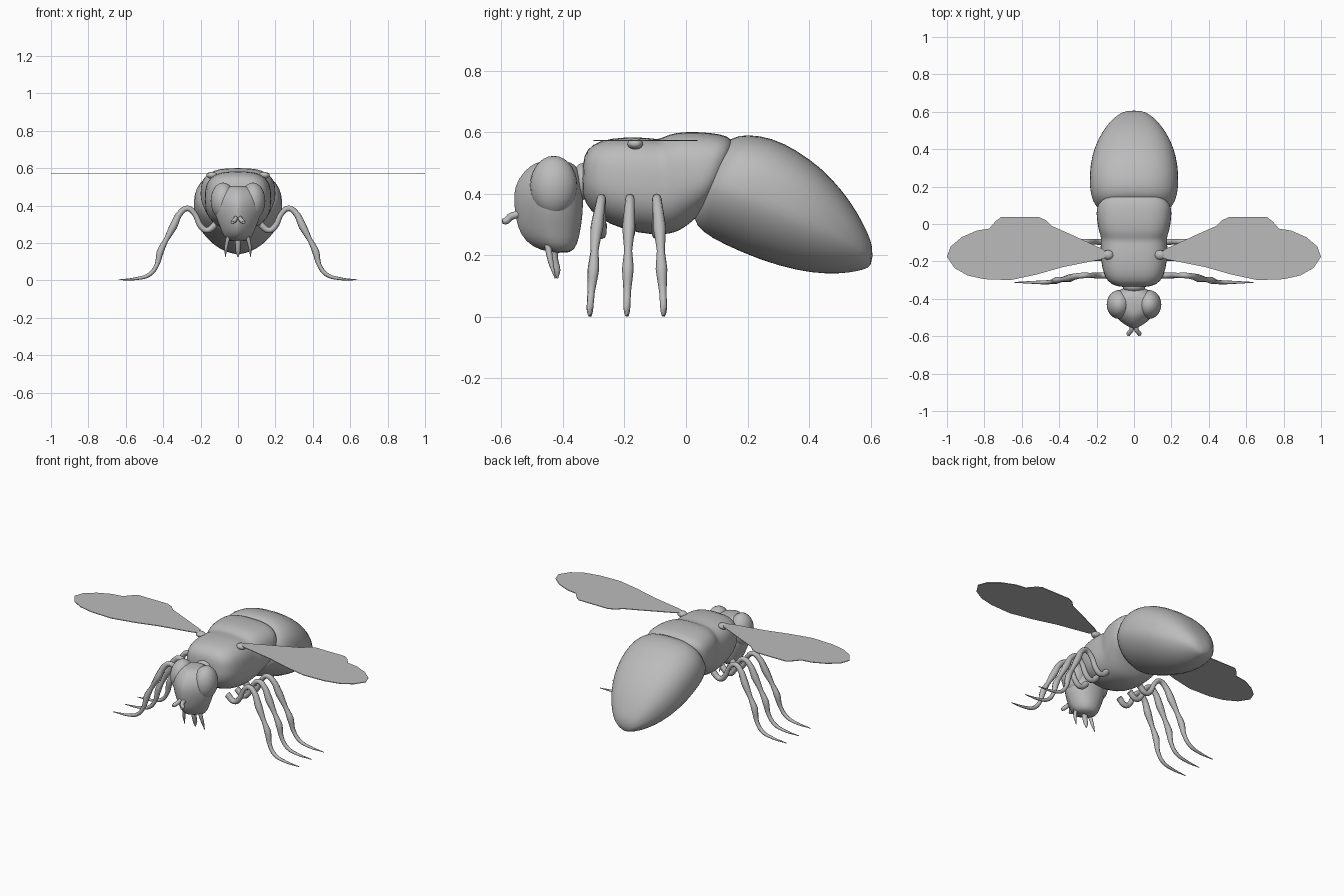
import bpy, bmesh, math
from mathutils import Vector

if "Cube" in bpy.data.objects:
    bpy.data.objects.remove(bpy.data.objects["Cube"])

grey = bpy.data.materials.new("plain grey")
grey.use_nodes = True
grey.diffuse_color = (0.5, 0.5, 0.5, 1)
grey.node_tree.nodes["Principled BSDF"].inputs["Base Color"].default_value = (0.5, 0.5, 0.5, 1)


def finish(name, bm, subdiv=0):
    """Turn a bmesh into a smooth shaded object."""
    bmesh.ops.recalc_face_normals(bm, faces=bm.faces)
    mesh = bpy.data.meshes.new(name)
    bm.to_mesh(mesh)
    bm.free()
    mesh.materials.append(grey)
    obj = bpy.data.objects.new(name, mesh)
    bpy.context.collection.objects.link(obj)
    for poly in mesh.polygons:
        poly.use_smooth = True
    if subdiv:
        obj.modifiers.new("smooth", "SUBSURF").levels = subdiv
        obj.modifiers["smooth"].render_levels = subdiv
    return obj


def loft(name, rings, exp_a, exp_b, sides=28):
    """Skin rings given as (ya, za, yb, zb, half width); each half has its own roundness."""
    bm = bmesh.new()
    loops = []
    for ya, za, yb, zb, w in rings:
        a, b = Vector((0, ya, za)), Vector((0, yb, zb))
        mid, axis = (a + b) / 2, (a - b) / 2
        loop = []
        for i in range(sides):
            c, s = math.cos(math.tau * i / sides), math.sin(math.tau * i / sides)
            e = 2 / (exp_a if c > 0 else exp_b)
            p = mid + axis * math.copysign(abs(c) ** e, c)
            p.x = w * math.copysign(abs(s) ** e, s)
            loop.append(bm.verts.new(p))
        loops.append(loop)
    for l0, l1 in zip(loops, loops[1:]):
        for i in range(sides):
            j = (i + 1) % sides
            bm.faces.new((l0[i], l0[j], l1[j], l1[i]))
    bm.faces.new(loops[0])
    bm.faces.new(loops[-1])
    return finish(name, bm, 1)


def blob(name, centre, size):
    bm = bmesh.new()
    bmesh.ops.create_uvsphere(bm, u_segments=24, v_segments=14, radius=1)
    bmesh.ops.scale(bm, vec=size, verts=bm.verts)
    bmesh.ops.translate(bm, vec=centre, verts=bm.verts)
    return finish(name, bm)


def tube(name, points):
    """Tapered round tube through (x, y, z, radius) points."""
    curve = bpy.data.curves.new(name, "CURVE")
    curve.dimensions = "3D"
    curve.bevel_depth = 1
    curve.bevel_resolution = 2
    curve.use_fill_caps = True
    curve.resolution_u = 4
    spline = curve.splines.new("BEZIER")
    spline.bezier_points.add(len(points) - 1)
    for bp, (x, y, z, r) in zip(spline.bezier_points, points):
        bp.co = (x, y, z)
        bp.radius = r
        bp.handle_left_type = bp.handle_right_type = "AUTO"
    curve.materials.append(grey)
    obj = bpy.data.objects.new(name, curve)
    bpy.context.collection.objects.link(obj)
    bpy.ops.object.select_all(action="DESELECT")
    obj.select_set(True)
    bpy.context.view_layer.objects.active = obj
    bpy.ops.object.convert(target="MESH")
    bpy.ops.object.shade_smooth()


# Body: rings run from the front to the tail, upper point then lower point
loft("thorax", [
    (-.335, .50, -.34, .42, .06), (-.325, .545, -.33, .37, .12),
    (-.28, .575, -.29, .32, .16), (-.20, .585, -.20, .28, .178),
    (-.12, .583, -.11, .265, .18), (-.085, .575, -.05, .268, .176),
    (-.06, .594, -.02, .28, .188), (0, .603, .01, .30, .197),
    (.08, .599, .03, .32, .202), (.135, .59, .06, .34, .20),
    (.17, .56, .10, .40, .15)], 3, 2.3)
loft("abdomen", [
    (.11, .54, .03, .37, .13), (.145, .585, .022, .315, .19),
    (.20, .594, .05, .275, .226), (.28, .583, .12, .235, .24),
    (.36, .543, .24, .183, .238), (.44, .485, .36, .148, .216),
    (.51, .41, .46, .137, .175), (.56, .335, .53, .142, .13),
    (.592, .27, .58, .153, .085), (.608, .225, .605, .165, .04)], 2.5, 1.75)
blob("neck", (0, -.335, .44), (.06, .035, .06))

# Head: rings run from the crown down, front point then back point
loft("head", [
    (-.47, .506, -.39, .506, .04), (-.505, .495, -.36, .497, .09),
    (-.547, .45, -.338, .46, .125), (-.563, .40, -.333, .40, .132),
    (-.557, .34, -.335, .33, .118), (-.548, .29, -.343, .28, .095),
    (-.525, .245, -.352, .235, .08), (-.47, .212, -.375, .202, .05)], 1.4, 2.2)
tube("proboscis", [(0, -.43, .24, .02), (0, -.43, .19, .014),
                   (0, -.42, .15, .012), (0, -.418, .125, .003)])

WING = [(.13, -.17), (.165, -.135), (.35, -.05), (.44, -.01), (.47, .02), (.51, .038),
        (.71, .038), (.74, .015), (.775, -.025), (.84, -.035), (.92, -.07), (.98, -.12),
        (1, -.175), (.96, -.235), (.89, -.275), (.80, -.295), (.66, -.30),
        (.52, -.27), (.38, -.23), (.18, -.19)]

for side, s in (("left", 1), ("right", -1)):
    blob(side + "_eye", (s * .08, -.43, .425), (.066, .077, .098))
    tube(side + "_antenna", [(s * .012, -.54, .335, .012), (s * .015, -.57, .325, .012),
                             (s * .028, -.585, .312, .012), (s * .03, -.597, .31, .008)])
    tube(side + "_mandible", [(s * .05, -.45, .24, .012), (s * .063, -.44, .18, .009),
                              (s * .068, -.425, .125, .002)])

    # Flat thin wing and its root
    bm = bmesh.new()
    face = bm.faces.new([bm.verts.new((s * x, y, .571)) for x, y in WING])
    ext = bmesh.ops.extrude_face_region(bm, geom=[face])
    bmesh.ops.translate(bm, vec=(0, 0, .004), verts=[v for v in ext["geom"]
                        if isinstance(v, bmesh.types.BMVert)])
    wing = finish(side + "_wing", bm)
    for poly in wing.data.polygons:
        poly.use_smooth = False
    blob(side + "_wing_root", (s * .14, -.165, .562), (.03, .025, .018))

    # Legs: bent hip, swollen thigh and shin, long pointed foot
    for pair, y, lean in (("front", -.275, -.037), ("middle", -.182, -.01), ("rear", -.095, .022)):
        path = [(.12, 0, .30, .018), (.165, 0, .268, .016), (.195, 0, .285, .016),
                (.235, 0, .36, .014), (.27, 0, .385, .015), (.305, .1, .365, .016),
                (.345, .4, .29, .021), (.385, .6, .215, .013), (.415, .7, .155, .019),
                (.435, .9, .08, .012), (.475, 1, .03, .011), (.54, 1, .01, .008),
                (.64, 1, .003, .002)]
        tube(f"{side}_{pair}_leg", [(s * x, y + lean * t, z, r) for x, t, z, r in path])
